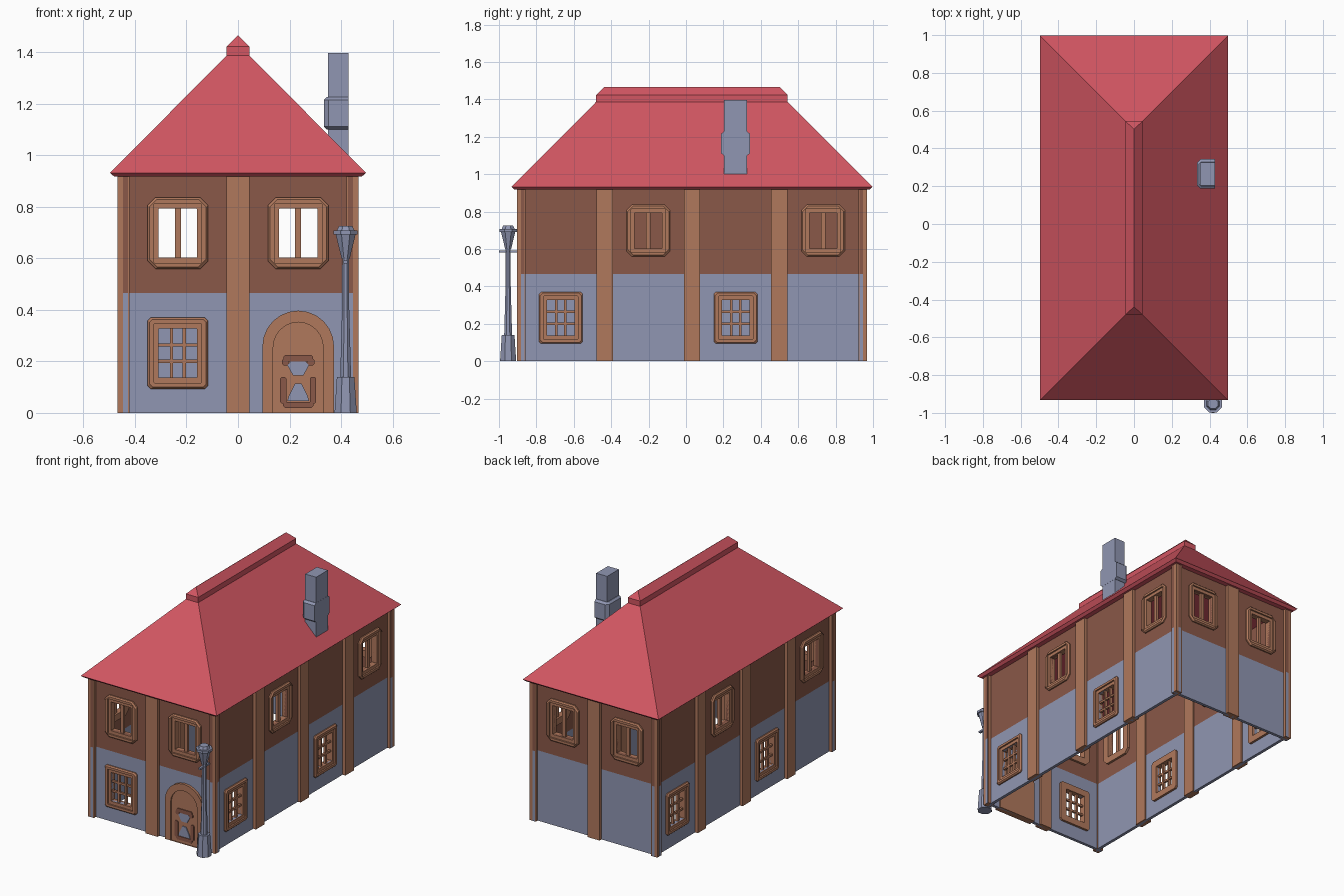
import bpy, bmesh, math
from mathutils import Vector, Matrix

cube = bpy.data.objects.get("Cube")
if cube:
    bpy.data.objects.remove(cube)


def material(name, rgb):
    lin = [((c / 255 + 0.055) / 1.055) ** 2.4 for c in rgb] + [1]
    m = bpy.data.materials.new(name)
    m.use_nodes = True
    m.diffuse_color = lin
    m.node_tree.nodes["Principled BSDF"].inputs["Base Color"].default_value = lin
    return m


RED = material("roof_red", (210, 86, 98))
TAN = material("light_timber", (176, 120, 92))
BROWN = material("dark_boards", (138, 88, 72))
STONE = material("blue_grey_stone", (144, 150, 178))

# House half sizes, centre along y, storey and eave heights
HX, HY, CY = 0.467, 0.935, 0.032
SPLIT, EAVE, BAY = 0.465, 0.92, 0.2338


def loft(name, loops, mat, place=Matrix(), ring=False):
    """Join equal-length loops of points; cap the ends, or close into a ring."""
    bm = bmesh.new()
    rows = [[bm.verts.new(place @ Vector(p)) for p in loop] for loop in loops]
    pairs = list(zip(rows, rows[1:])) + ([(rows[-1], rows[0])] if ring else [])
    n = len(rows[0])
    for a, b in pairs:
        for i in range(n):
            j = (i + 1) % n
            bm.faces.new((a[i], a[j], b[j], b[i]))
    if not ring:
        bm.faces.new(rows[0])
        bm.faces.new(rows[-1])
    bmesh.ops.recalc_face_normals(bm, faces=bm.faces)
    me = bpy.data.meshes.new(name)
    bm.to_mesh(me)
    bm.free()
    me.materials.append(mat)
    ob = bpy.data.objects.new(name, me)
    bpy.context.collection.objects.link(ob)
    return ob


def rect(u, z, w, h, c=0.0):
    """Rectangle outline centred on (u, z); c chamfers the corners."""
    a, b = w / 2, h / 2
    if not c:
        pts = [(-a, -b), (a, -b), (a, b), (-a, b)]
    else:
        pts = [(c - a, -b), (a - c, -b), (a, c - b), (a, b - c),
               (a - c, b), (c - a, b), (-a, b - c), (-a, c - b)]
    return [(u + x, z + y) for x, y in pts]


def at(outline, depth):
    """Stand an outline in a wall plane; depth is positive outwards."""
    return [(u, -depth, z) for u, z in outline]


def slab(name, outline, d0, d1, mat, place):
    return loft(name, [at(outline, d0), at(outline, d1)], mat, place)


def flat(x, y, hx, hy, z, c=0.0):
    return [(u, v, z) for u, v in rect(x, y, 2 * hx, 2 * hy, c)]


# Wall panel, with an opening when the bay has a window
def wall_panel(name, u, z0, z1, mat, place, hole=None):
    outer = rect(u, (z0 + z1) / 2, 2 * BAY, z1 - z0)
    if hole:
        loft(name, [at(outer, -0.02), at(outer, -0.04), at(hole, -0.04), at(hole, -0.02)],
             mat, place, ring=True)
    else:
        slab(name, outer, -0.04, -0.02, mat, place)


# Stepped window frame with glazing bars
def window(name, u, z, c, columns, rows, bar, place):
    w, h = 0.234, 0.277
    ow, oh = 0.148, 0.19
    out = rect(u, z, w, h, c)
    mid = rect(u, z, w - 0.048, h - 0.045, 0.004)
    hole = rect(u, z, ow, oh, 0.001)
    loft(name + "_frame",
         [at(out, -0.055), at(out, -0.012), at(rect(u, z, w - 0.014, h - 0.014, c), -0.004),
          at(mid, -0.004), at(mid, -0.014), at(hole, -0.014), at(hole, -0.055)],
         TAN, place, ring=True)
    for i in range(1, columns):
        slab(name + "_upright_bar", rect(u - ow / 2 + ow * i / columns, z, bar, oh),
             -0.042, -0.024, TAN, place)
    for i in range(1, rows):
        slab(name + "_cross_bar", rect(u, z - oh / 2 + oh * i / rows, ow, bar),
             -0.04, -0.026, TAN, place)
    return rect(u, z, ow, oh)


def arch(u, half, top):
    spring = top - half
    curve = [(u + half * math.cos(math.pi * i / 12), spring + half * math.sin(math.pi * i / 12))
             for i in range(13)]
    return [(u + half, 0)] + curve + [(u - half, 0)]


# Arched door with surround and fittings
def door(u, place):
    outer, inner = arch(u, 0.139, 0.397), arch(u, 0.097, 0.352)
    outline = outer + inner[::-1]
    bm_strip = [at(outer, -0.05), at(outer, -0.003), at(inner, -0.003), at(inner, -0.05)]
    loft("door_surround", bm_strip, TAN, place, ring=True)
    slab("door_panel", inner, -0.05, -0.012, TAN, place)

    def fitting(name, pts, mat):
        slab(name, [(u + x, z) for x, z in pts], -0.013, -0.006, mat, place)

    fitting("door_top_bar", rect(0, 0.212, 0.116, 0.026, 0.008), BROWN)
    fitting("door_bottom_bar", rect(0, 0.031, 0.118, 0.024, 0.008), BROWN)
    for s in (-1, 1):
        fitting("door_top_bar_end", rect(s * 0.05, 0.197, 0.026, 0.026, 0.006), BROWN)
        fitting("door_side_strap", rect(s * 0.058, 0.088, 0.024, 0.104, 0.006), BROWN)
    fitting("door_upper_plate", [(-0.042, 0.185), (-0.02, 0.145), (0.02, 0.145),
                                 (0.042, 0.185), (0.03, 0.2), (-0.03, 0.2)], STONE)
    fitting("door_lower_plate", [(-0.042, 0.046), (0.042, 0.046), (0.036, 0.068),
                                 (0.012, 0.115), (-0.012, 0.115), (-0.036, 0.068)], STONE)


# The four facades; each bay lists what it holds
FACADES = {
    "front": (0, HY, [("lower", "upper"), ("door", "upper")]),
    "right": (90, HX, [("lower",), ("upper",)] * 2),
    "back": (180, HY, [("upper",), ("upper",)]),
    "left": (270, HX, [("lower",), ("upper",)] * 2),
}
for side, (angle, reach, bays) in FACADES.items():
    place = (Matrix.Translation((0, CY, 0)) @ Matrix.Rotation(math.radians(angle), 4, 'Z')
             @ Matrix.Translation((0, -reach, 0)))
    n = len(bays)
    for i, parts in enumerate(bays):
        u = (i - (n - 1) / 2) * 2 * BAY
        low = high = None
        if "lower" in parts:
            low = window(side + "_lower_window", u, 0.232, 0.012, 3, 3, 0.013, place)
        if "upper" in parts:
            high = window(side + "_upper_window", u, 0.698, 0.03, 2, 1, 0.023, place)
        if "door" in parts:
            door(u, place)
        wall_panel(side + "_stone_wall", u, 0, SPLIT, STONE, place, low)
        wall_panel(side + "_board_wall", u, SPLIT, EAVE, BROWN, place, high)
        if i:
            slab(side + "_post", rect(u - BAY, EAVE / 2, 0.088, EAVE), -0.05, 0, TAN, place)

# Corner posts
for sx in (-1, 1):
    for sy in (-1, 1):
        x, y = sx * (HX - 0.0225), CY + sy * (HY - 0.0225)
        loft("corner_post", [flat(x, y, 0.0225, 0.0225, z) for z in (0, EAVE)], TAN)

# Hipped roof and its ridge cap
loft("roof", [flat(0, CY, 0.48, 0.948, 0.917), flat(0, CY, 0.497, 0.965, 0.932),
              flat(0, CY, 0.045, 0.512, 1.387)], RED)
loft("ridge_cap", [flat(0, CY, 0.045, 0.512, 1.38), flat(0, CY, 0.045, 0.512, 1.422),
                   flat(0, CY, 0.001, 0.471, 1.465)], RED)

# Chimney with a collar that is flush on the outer side
loft("chimney_stack", [flat(0.389, 0.265, 0.04, 0.061, z) for z in (0.996, 1.397)], STONE)


def collar(x0, hy, c, z):
    x1 = 0.43
    return [(x1, 0.265 - hy, z), (x1, 0.265 + hy, z), (x0 + c, 0.265 + hy, z),
            (x0, 0.265 + hy - c, z), (x0, 0.265 - hy + c, z), (x0 + c, 0.265 - hy, z)]


loft("chimney_collar", [collar(0.345, 0.063, 0.01, 1.1), collar(0.333, 0.078, 0.018, 1.112),
                        collar(0.333, 0.078, 0.018, 1.215), collar(0.345, 0.063, 0.01, 1.227)],
     STONE)

# Street lamp
LX, LY = 0.418, -0.951


def lamp_part(name, *rings):
    loft(name, [flat(LX, LY, r, r, z, r * 0.58) for r, z in rings], STONE)


lamp_part("lamp_base", (0.043, 0), (0.034, 0.14))
lamp_part("lamp_pole", (0.021, 0.14), (0.014, 0.4), (0.013, 0.61))
lamp_part("lamp_lantern", (0.016, 0.6), (0.039, 0.695))
lamp_part("lamp_rim", (0.047, 0.692), (0.047, 0.708))
lamp_part("lamp_cap", (0.034, 0.708), (0.026, 0.726))
loft("lamp_crossbar", [flat(LX, LY, 0.008, 0.049, z) for z in (0.58, 0.592)], STONE)
